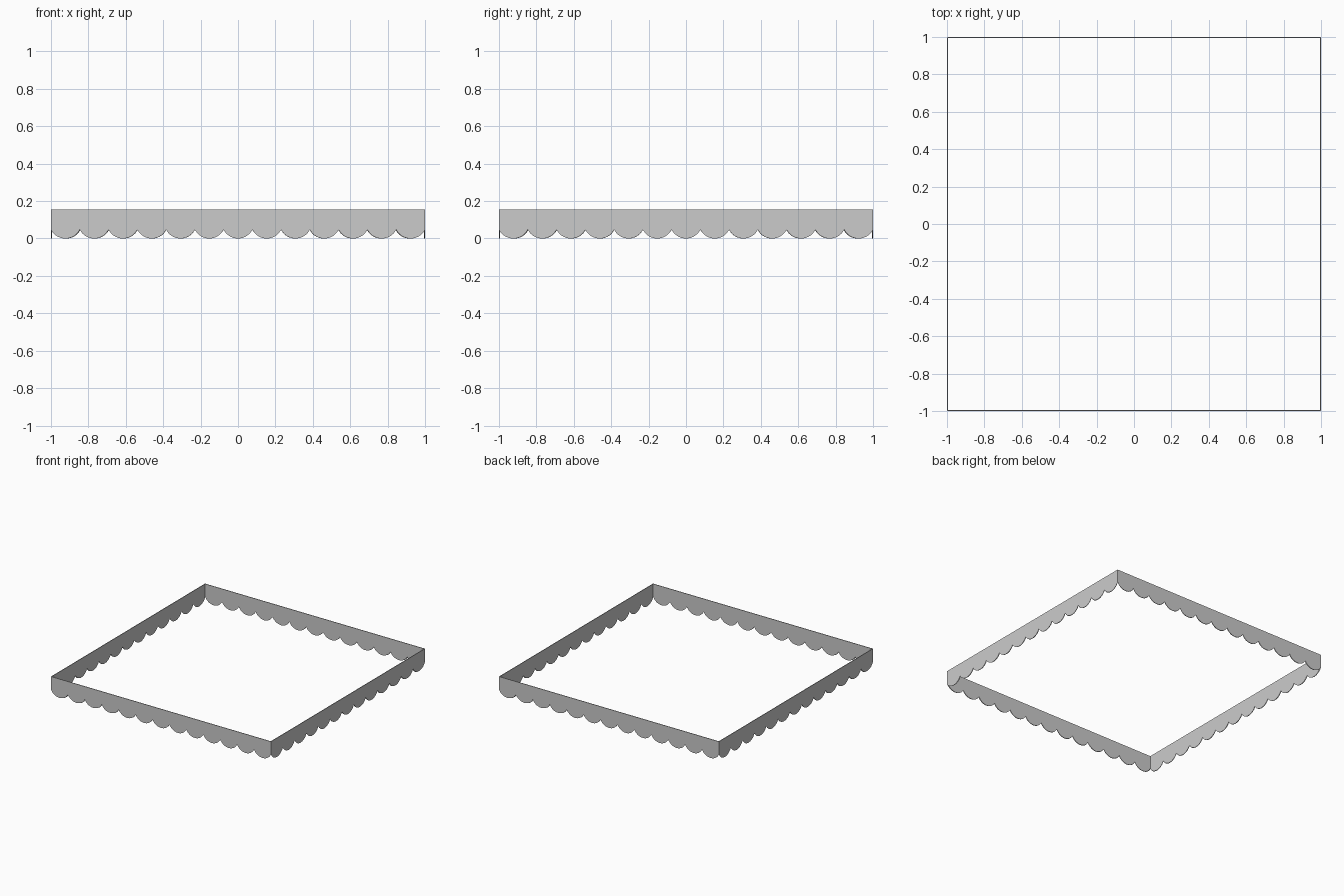
import bpy, bmesh, math
from mathutils import Matrix

if "Cube" in bpy.data.objects:
    bpy.data.objects.remove(bpy.data.objects["Cube"])

COUNT, STEPS = 13, 12            # scallops per side, segments per scallop
TOP, CUSP = 0.155, 0.047         # upper edge and height where scallops meet
INNER = 0.995                    # inner face position (thin cloth)
HALF = 1.0 / COUNT
R = (HALF ** 2 + CUSP ** 2) / (2 * CUSP)


def lower_edge():
    """Points (x, z) along the scalloped hem, each scallop a circular arc."""
    pts = []
    for i in range(COUNT):
        cx = -1 + HALF * (2 * i + 1)
        for k in range(STEPS + (i == COUNT - 1)):
            d = HALF * (2 * k / STEPS - 1)
            pts.append((cx + d, R - math.sqrt(R * R - d * d)))
    return pts


def valance(name, angle):
    """One scalloped strip with mitred ends, turned to its side."""
    bm = bmesh.new()
    rings = []
    for x, z in lower_edge():
        rings.append([bm.verts.new(p) for p in (
            (x, -1, z), (x, -1, TOP),
            (x * INNER, -INNER, TOP), (x * INNER, -INNER, z))])
    for a, b in zip(rings, rings[1:]):
        for j in range(4):
            k = (j + 1) % 4
            bm.faces.new((a[j], b[j], b[k], a[k]))
    bm.faces.new(rings[0])
    bm.faces.new(rings[-1][::-1])
    bmesh.ops.recalc_face_normals(bm, faces=bm.faces)
    bm.transform(Matrix.Rotation(angle, 4, 'Z'))
    me = bpy.data.meshes.new(name)
    bm.to_mesh(me)
    bm.free()
    bpy.context.collection.objects.link(bpy.data.objects.new(name, me))


# Four sides of the awning trim
for n, side in enumerate(("front", "right", "back", "left")):
    valance(side + "_valance", n * math.pi / 2)
